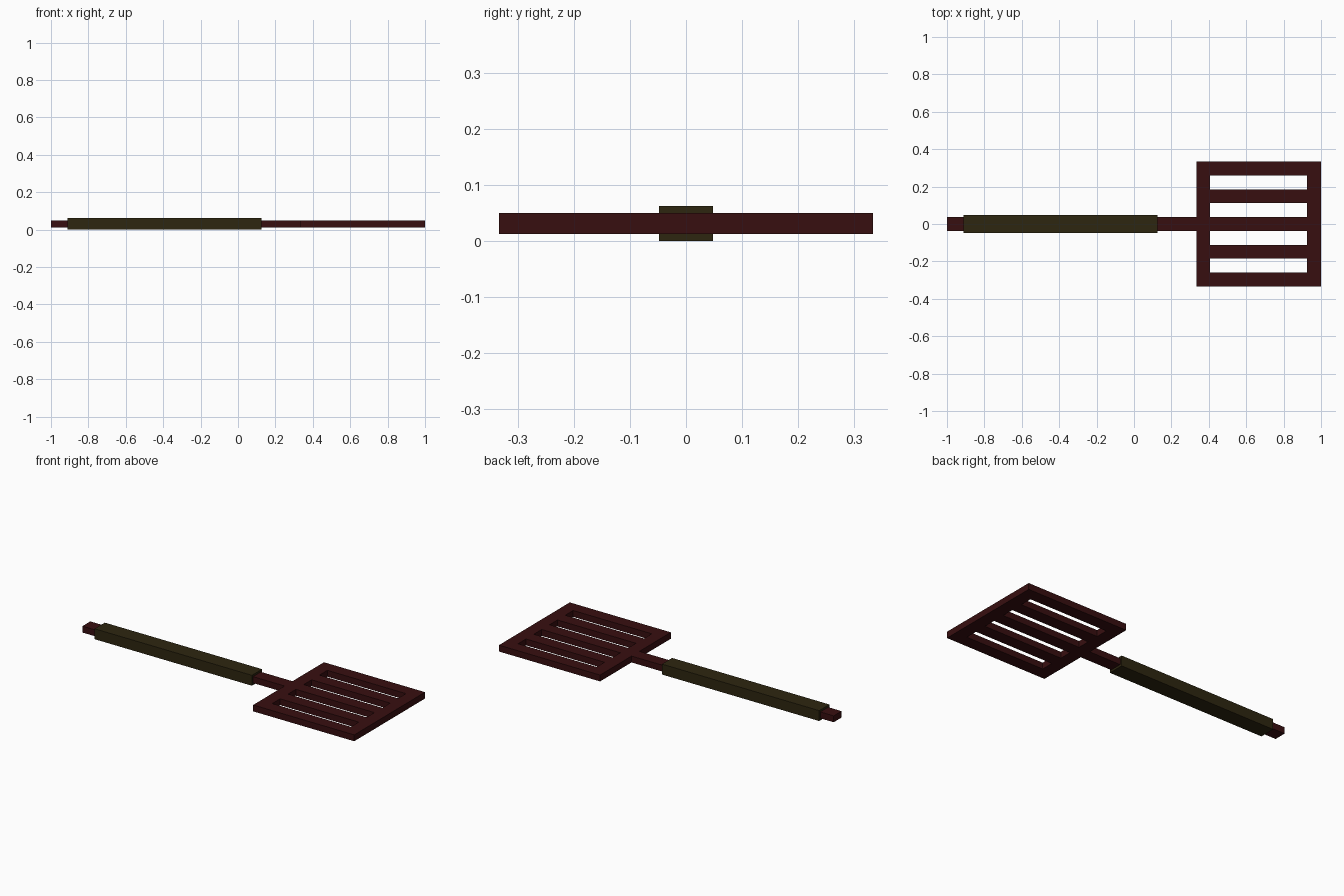
import bpy, bmesh

if "Cube" in bpy.data.objects:
    bpy.data.objects.remove(bpy.data.objects["Cube"])


def material(name, rgb):
    m = bpy.data.materials.new(name)
    m.diffuse_color = (*rgb, 1.0)
    m.use_nodes = True
    m.node_tree.nodes["Principled BSDF"].inputs["Base Color"].default_value = m.diffuse_color
    return m


def finish(name, bm, mat):
    bmesh.ops.recalc_face_normals(bm, faces=bm.faces)
    me = bpy.data.meshes.new(name)
    bm.to_mesh(me)
    bm.free()
    me.materials.append(mat)
    ob = bpy.data.objects.new(name, me)
    bpy.context.collection.objects.link(ob)
    return ob


def slab(name, xs, ys, z0, z1, mat, is_hole=lambda i, j: False):
    """Flat plate from a grid of cells, leaving hole cells open."""
    bm = bmesh.new()
    v = [[bm.verts.new((x, y, z0)) for y in ys] for x in xs]
    for i in range(len(xs) - 1):
        for j in range(len(ys) - 1):
            if not is_hole(i, j):
                bm.faces.new((v[i][j], v[i + 1][j], v[i + 1][j + 1], v[i][j + 1]))
    base = bm.faces[:]
    top = bmesh.ops.extrude_face_region(bm, geom=base, use_keep_orig=True)["geom"]
    bmesh.ops.translate(bm, vec=(0, 0, z1 - z0),
                        verts=[g for g in top if isinstance(g, bmesh.types.BMVert)])
    return finish(name, bm, mat)


dark_red = material("dark red", (0.039, 0.0045, 0.005))
dark_olive = material("dark olive", (0.027, 0.019, 0.005))

# Slotted blade: nine equal strips, every other one open in the middle
H = 1 / 3
STRIP = 2 * H / 9
slab("slotted_blade", [H, H + STRIP, 1 - STRIP, 1],
     [-H + STRIP * k for k in range(10)], 0.012, 0.05, dark_red,
     lambda i, j: i == 1 and j % 2 == 1)

# Shaft running from the blade through the grip
slab("shaft", [-1, H], [-STRIP / 2, STRIP / 2], 0.012, 0.05, dark_red)

# Thick handle grip around the shaft
slab("handle_grip", [-0.912, 0.125], [-0.048, 0.048], 0.0, 0.062, dark_olive)
